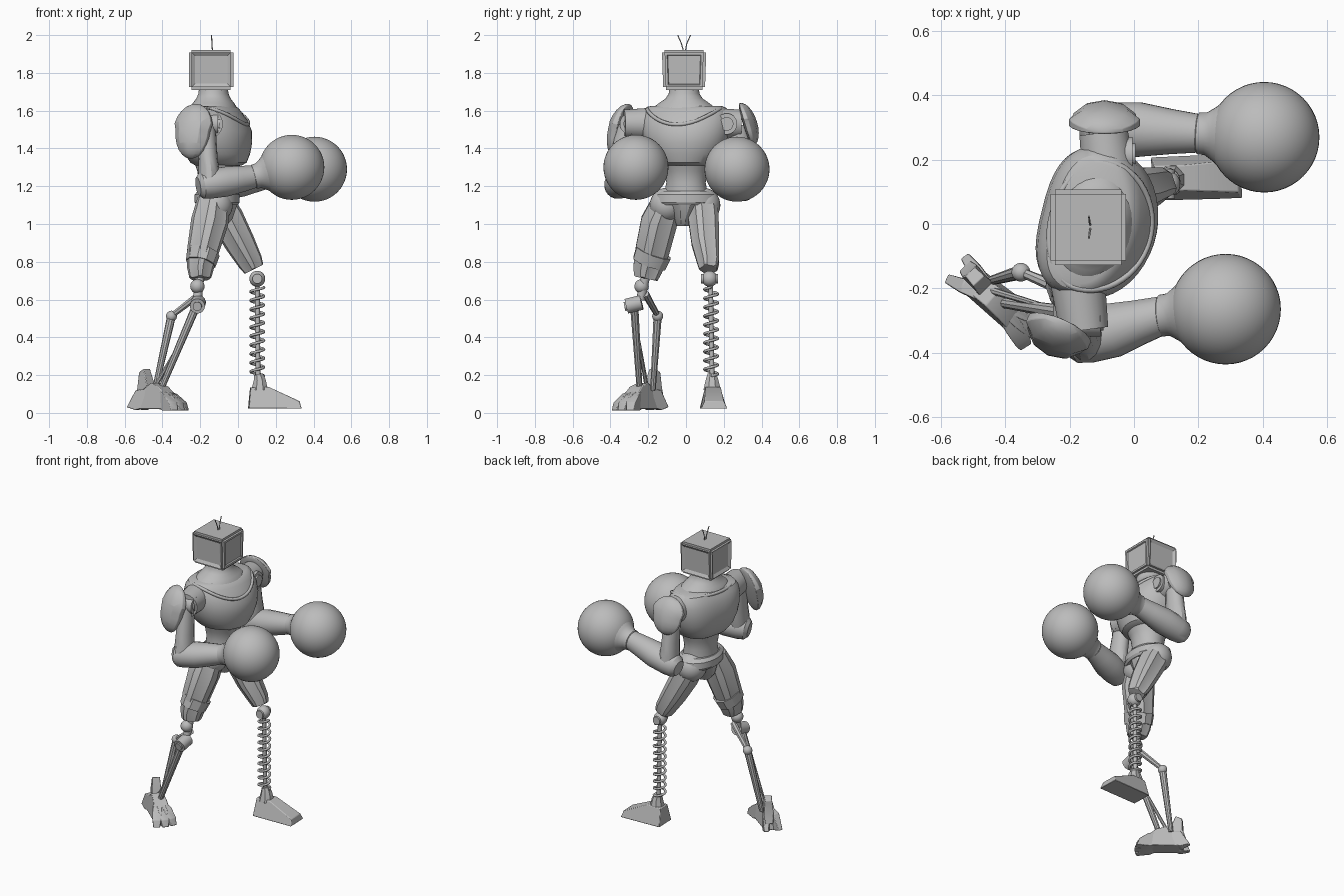
import bpy, bmesh, math
from mathutils import Vector, Matrix

cube = bpy.data.objects.get("Cube")
if cube:
    bpy.data.objects.remove(cube, do_unlink=True)

grey = bpy.data.materials.new("plain grey")
grey.use_nodes = True
grey.diffuse_color = (0.5, 0.5, 0.5, 1)
grey.node_tree.nodes["Principled BSDF"].inputs["Base Color"].default_value = (0.5, 0.5, 0.5, 1)
made = []


def finish(name, bm, matrix=None, bevel=0):
    """Turn a bmesh into a named grey object."""
    bmesh.ops.recalc_face_normals(bm, faces=bm.faces)
    mesh = bpy.data.meshes.new(name)
    bm.to_mesh(mesh)
    bm.free()
    mesh.materials.append(grey)
    ob = bpy.data.objects.new(name, mesh)
    bpy.context.collection.objects.link(ob)
    if matrix:
        ob.matrix_world = matrix
    if bevel:
        mod = ob.modifiers.new("edge", 'BEVEL')
        mod.width, mod.segments = bevel, 2
    made.append(ob)
    return ob


def tube(name, rings, sides=24, ref=(0, 1, 0), axis=None, panels=0, back=1):
    """Loft ellipses (x, y, z, radius along ref, radius across) along a path.
    back < 1 squares off the rear half; panels > 0 raises every other strip."""
    bm = bmesh.new()
    rows = []
    pts = [Vector(r[:3]) for r in rings]
    for i, r in enumerate(rings):
        d = Vector(axis) if axis else pts[min(i + 1, len(pts) - 1)] - pts[max(i - 1, 0)]
        d.normalize()
        u = Vector(ref)
        u = (u - d * u.dot(d)).normalized()
        v = u.cross(d)
        row = []
        for k in range(sides):
            a = 2 * math.pi * (k + 0.5) / sides
            power = back if math.sin(a) < 0 else 1
            c, s = (math.copysign(abs(f(a)) ** power, f(a)) for f in (math.cos, math.sin))
            row.append(bm.verts.new(pts[i] + u * (r[3] * c) + v * (r[4] * s)))
        rows.append(row)
    strips = []
    for a, b in zip(rows, rows[1:]):
        for k in range(sides):
            j = (k + 1) % sides
            f = bm.faces.new((a[k], a[j], b[j], b[k]))
            if k % 2 == 0:
                strips.append(f)
    bm.faces.new(rows[0][::-1])
    bm.faces.new(rows[-1])
    bmesh.ops.recalc_face_normals(bm, faces=bm.faces)
    if panels:
        bmesh.ops.inset_region(bm, faces=strips, thickness=panels, depth=panels, use_even_offset=True)
    return finish(name, bm)


def rod(name, a, b, r, r2=None, sides=16):
    r2 = r2 or r
    ref = (0, 0, 1) if abs(Vector(b).y - Vector(a).y) > 0.7 * (Vector(b) - Vector(a)).length else (0, 1, 0)
    return tube(name, [(*a, r, r), (*b, r2, r2)], sides, ref)


def ball(name, at, r, seg=32):
    bm = bmesh.new()
    bmesh.ops.create_uvsphere(bm, u_segments=seg, v_segments=seg // 2, radius=r)
    return finish(name, bm, Matrix.Translation(at))


def prism(name, at, yaw, pts, bevel=0.004):
    """Side profile of (forward, up, half width) points, mirrored across its middle."""
    bm = bmesh.new()
    sides = [[bm.verts.new((x, s * w, z)) for x, z, w in pts] for s in (-1, 1)]
    for side in sides:
        bm.faces.new(side)
    n = len(pts)
    for k in range(n):
        j = (k + 1) % n
        bm.faces.new((sides[0][k], sides[0][j], sides[1][j], sides[1][k]))
    m = Matrix.Translation(at) @ Matrix.Rotation(math.radians(yaw), 4, 'Z')
    return finish(name, bm, m, bevel)


def wire(name, points, r, closed=False):
    cu = bpy.data.curves.new(name, 'CURVE')
    cu.dimensions, cu.bevel_depth, cu.bevel_resolution = '3D', r, 2
    sp = cu.splines.new('POLY')
    sp.points.add(len(points) - 1)
    for p, co in zip(sp.points, points):
        p.co = (*co, 1)
    sp.use_cyclic_u = closed
    cu.use_fill_caps = True
    cu.materials.append(grey)
    ob = bpy.data.objects.new(name, cu)
    bpy.context.collection.objects.link(ob)


# Boxy head: sloping recessed panels on the sides and back, a framed screen at +x
bm = bmesh.new()
bmesh.ops.create_cube(bm, size=1)
bmesh.ops.scale(bm, vec=(0.235, 0.235, 0.212), verts=bm.verts)
for v in bm.verts:
    if v.co.z < 0:
        v.co.y *= 0.94
bmesh.ops.bevel(bm, geom=bm.edges[:], offset=0.014, segments=2, affect='EDGES')
panels = [f for f in bm.faces if f.calc_area() > 0.02 and abs(f.normal.z) < 0.5]
screen = [f for f in panels if f.normal.x > 0.5]
panels = [f for f in panels if f not in screen]
bmesh.ops.inset_individual(bm, faces=panels, thickness=0.026, depth=-0.012)
bmesh.ops.inset_individual(bm, faces=screen, thickness=0.018, depth=0)
bmesh.ops.inset_individual(bm, faces=screen, thickness=0.005, depth=-0.008)
finish("head", bm, Matrix.Translation((-0.142, -0.01, 1.816)))
for s in (-1, 1):
    wire("antenna", [(-0.135, -0.008 + s * 0.004, 1.91), (-0.138, -0.01 + s * 0.014, 1.955),
                     (-0.14, -0.01 + s * 0.034, 2.0)], 0.003)

# Torso, turned a little towards its right
turn = math.radians(-14)
lateral = (-math.sin(turn), math.cos(turn), 0)
up = (0, 0, 1)
tube("neck", [(-0.13, -0.01, 1.57, 0.2, 0.14), (-0.13, -0.01, 1.61, 0.175, 0.125),
              (-0.13, -0.01, 1.64, 0.135, 0.108), (-0.13, -0.01, 1.665, 0.098, 0.09),
              (-0.13, -0.01, 1.69, 0.082, 0.08), (-0.13, -0.01, 1.72, 0.078, 0.076)], 32, lateral, up)
tube("chest", [(-0.1, 0, 1.31, 0.12, 0.12), (-0.1, 0, 1.325, 0.155, 0.145), (-0.105, 0, 1.37, 0.195, 0.167),
               (-0.107, 0, 1.43, 0.222, 0.18), (-0.11, 0, 1.49, 0.235, 0.182), (-0.12, 0, 1.55, 0.238, 0.165),
               (-0.128, 0, 1.59, 0.23, 0.142), (-0.13, 0, 1.615, 0.213, 0.125),
               (-0.13, 0, 1.625, 0.19, 0.1)], 40, lateral, up, back=0.7)
rim = []
for k in range(48):
    a = k * math.pi / 24
    front = max(0, math.sin(a))
    forward = 0.182 * front + 0.13 * min(0, math.sin(a))
    p = Matrix.Rotation(turn, 3, 'Z') @ Vector((forward, 0.203 * math.cos(a), -0.085 * front ** 2))
    rim.append(p + Vector((-0.128, -0.003, 1.612)))
wire("collar_rim", rim, 0.01, True)
tube("abdomen", [(-0.11, 0, 1.14, 0.12, 0.1), (-0.11, 0, 1.22, 0.105, 0.095), (-0.11, 0, 1.28, 0.115, 0.105),
                 (-0.105, 0, 1.34, 0.14, 0.13)], 32, lateral, up)
tube("belt", [(-0.11, 0, 1.1, 0.16, 0.11), (-0.11, 0, 1.115, 0.172, 0.12), (-0.11, 0, 1.155, 0.165, 0.12),
              (-0.11, 0, 1.175, 0.135, 0.105)], 24, (0, 1, 0), up)
tube("pelvis", [(-0.11, -0.015, 0.99, 0.035, 0.05), (-0.11, -0.015, 1.03, 0.05, 0.085),
                (-0.11, 0, 1.12, 0.11, 0.115)], 12, (0, 1, 0), up)

# Shoulders: barrel along the arm side, round disc facing forwards
for side, s, at, disc_y, reach in (("right", -1, (-0.165, -0.28, 1.53), -0.295, 0.06),
                                   ("left", 1, (-0.085, 0.235, 1.53), 0.215, 0.08)):
    x, y, z = at
    rod(side + "_shoulder", (x + s * 0.01, y - s * 0.1, z), (x - s * 0.01, y + s * 0.05, z), 0.086, 0.076, 24)
    rod(side + "_shoulder_disc", (x, disc_y, z), (x + reach, disc_y, z), 0.056, sides=24)
    rod(side + "_shoulder_cap", (x, disc_y, z), (x + reach + 0.01, disc_y, z), 0.036, sides=24)


def pauldron(name, at, yaw, lean, size):
    """Faceted domed plate with a nearly flat inner side."""
    bm = bmesh.new()
    bmesh.ops.create_uvsphere(bm, u_segments=10, v_segments=12, radius=1)
    for v in bm.verts:
        if v.co.z > 0.2:
            v.co.x *= 1.15
        if v.co.y < 0:
            v.co.y *= 0.25
    bm.transform(Matrix.Diagonal((*size, 1)))
    m = Matrix.Translation(at) @ Matrix.Rotation(yaw, 4, 'Z') @ Matrix.Rotation(lean, 4, 'X')
    finish(name, bm, m, 0.006)


pauldron("right_pauldron", (-0.235, -0.335, 1.49), math.radians(156), 0.25, (0.1, 0.075, 0.15))
pauldron("left_pauldron", (-0.092, 0.318, 1.525), 0, 0.3, (0.105, 0.06, 0.12))

# Arms, flared cuffs and big round gloves
for side, shoulder, elbow, cuff, glove in (
        ("right", (-0.168, -0.31, 1.52), (-0.15, -0.355, 1.21), (0.085, -0.285, 1.25), (0.285, -0.265, 1.3)),
        ("left", (-0.09, 0.27, 1.52), (-0.085, 0.3, 1.2), (0.2, 0.282, 1.265), (0.405, 0.27, 1.29))):
    S, E, C, G = map(Vector, (shoulder, elbow, cuff, glove))
    tube(side + "_upper_arm", [(*S, 0.055, 0.05), (*S.lerp(E, 0.55), 0.068, 0.05), (*S.lerp(E, 0.8), 0.074, 0.056),
                               (*E, 0.076, 0.058)], 14, (0, 1, 0))
    tube(side + "_forearm", [(*E.lerp(C, t), w, h) for t, w, h in (
        (-0.26, 0.045, 0.05), (-0.18, 0.068, 0.07), (0, 0.08, 0.077), (0.35, 0.086, 0.08), (0.7, 0.071, 0.071),
        (1.02, 0.06, 0.06))], 20, (0, 1, 0))
    tube(side + "_cuff", [(*C.lerp(G, t), r, r) for t, r in (
        (-0.04, 0.052), (0, 0.065), (0.12, 0.067), (0.25, 0.085), (0.42, 0.115))], 32, (0, 1, 0))
    ball(side + "_glove", G, 0.172, seg=48)

# Thighs with raised strips
tube("right_thigh", [(-0.13, -0.095, 1.13, 0.075, 0.08), (-0.15, -0.14, 1.01, 0.096, 0.095),
                     (-0.185, -0.175, 0.86, 0.09, 0.08), (-0.2, -0.2, 0.76, 0.077, 0.065),
                     (-0.2, -0.21, 0.71, 0.062, 0.052)], 10, panels=0.007)
tube("right_thigh_band", [(-0.183, -0.172, 0.85, 0.1, 0.088), (-0.198, -0.195, 0.79, 0.094, 0.08)], 10)
tube("left_thigh", [(-0.115, 0.085, 1.13, 0.075, 0.077), (-0.06, 0.095, 1.03, 0.08, 0.086),
                    (0.01, 0.105, 0.9, 0.072, 0.076), (0.065, 0.12, 0.8, 0.057, 0.062),
                    (0.085, 0.12, 0.76, 0.045, 0.05)], 10, panels=0.007)
for name, x, y in (("right_hip", -0.12, -0.1), ("left_hip", -0.105, 0.09)):
    ball(name, (x, y, 1.1), 0.092)

# Left leg: knee ball, spring shin and plain foot
ball("left_knee", (0.102, 0.125, 0.71), 0.042)
rod("left_knee_pin", (0.102, 0.08, 0.71), (0.102, 0.17, 0.71), 0.026)
rod("left_shin_rod", (0.102, 0.13, 0.7), (0.106, 0.138, 0.17), 0.013)
turns, steps = 10, 20
wire("left_shin_spring", [(0.102 + 0.035 * math.cos(2 * math.pi * k / steps),
                           0.133 + 0.035 * math.sin(2 * math.pi * k / steps),
                           0.195 + 0.47 * k / (turns * steps)) for k in range(turns * steps + 1)], 0.0075)
tube("left_ankle", [(0.115, 0.138, 0.12, 0.05, 0.048), (0.115, 0.138, 0.175, 0.036, 0.034),
                    (0.108, 0.138, 0.205, 0.025, 0.025)], 8)
prism("left_foot", (0.055, 0.14, 0), 2, [(0, 0.022, 0.068), (0.01, 0.135, 0.04), (0.105, 0.138, 0.04),
                                         (0.27, 0.062, 0.05), (0.28, 0.022, 0.07), (0.2, 0.022, 0.07)])

# Right leg: knee, twin shin bars and linkage
ball("right_knee", (-0.215, -0.235, 0.67), 0.038)
rod("right_knee_stem", (-0.2, -0.21, 0.74), (-0.215, -0.24, 0.6), 0.024)
rod("right_knee_axle", (-0.215, -0.315, 0.565), (-0.21, -0.235, 0.585), 0.04, sides=20)
rod("right_knee_hub", (-0.216, -0.325, 0.563), (-0.215, -0.31, 0.566), 0.024)
rod("right_knee_link", (-0.2, -0.215, 0.63), (-0.35, -0.15, 0.515), 0.02, 0.015, 8)
ball("right_link_ball", (-0.352, -0.15, 0.512), 0.029)
rod("right_shin_front", (-0.215, -0.275, 0.58), (-0.41, -0.245, 0.12), 0.023, 0.016, 10)
rod("right_shin_back", (-0.352, -0.15, 0.512), (-0.44, -0.175, 0.12), 0.023, 0.015, 10)
rod("right_shin_piston", (-0.3, -0.25, 0.38), (-0.45, -0.205, 0.12), 0.009, 0.012, 8)

# Right foot: clawed toes, ankle block, heel spurs and fin
ankle, heading = (-0.425, -0.24, 0), -39
prism("right_foot_body", ankle, heading, [(-0.13, 0.02, 0.045), (-0.11, 0.1, 0.035), (-0.02, 0.16, 0.035),
                                          (0.04, 0.14, 0.042), (0.1, 0.08, 0.052), (0.11, 0.02, 0.055)])
for spread in (-19, 0, 19):
    prism("right_toe", ankle, heading + spread, [(0.02, 0.03, 0.03), (0.03, 0.125, 0.025), (0.1, 0.1, 0.03),
                                                 (0.155, 0.055, 0.026), (0.17, 0.012, 0.02), (0.09, 0.012, 0.03)])
for spread in (-15, 15):
    prism("right_heel_spur", ankle, heading + 180 + spread, [
        (0.03, 0.04, 0.025), (0.05, 0.13, 0.022), (0.12, 0.12, 0.022), (0.175, 0.03, 0.014), (0.12, 0.015, 0.024)])
prism("right_heel_fin", ankle, heading + 172, [(0.04, 0.09, 0.03), (0.06, 0.17, 0.028), (0.085, 0.235, 0.024),
                                               (0.125, 0.215, 0.02), (0.13, 0.13, 0.028), (0.15, 0.07, 0.024)])

# Shading
bpy.ops.object.select_all(action='DESELECT')
for ob in made:
    ob.select_set(True)
bpy.context.view_layer.objects.active = made[0]
bpy.ops.object.shade_smooth_by_angle(angle=math.radians(32))
